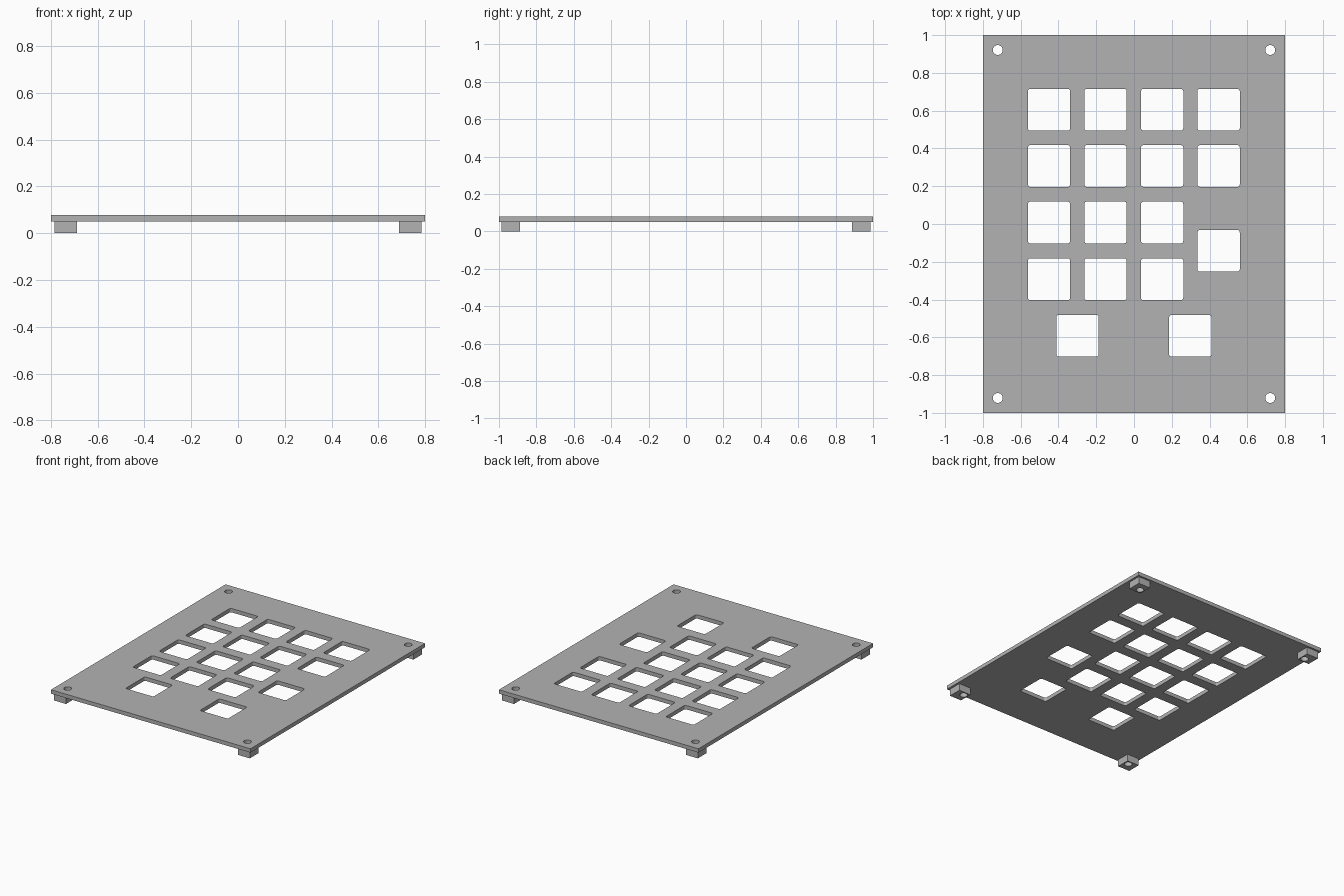
import bpy
import math

if "Cube" in bpy.data.objects:
    bpy.data.objects.remove(bpy.data.objects["Cube"])

PLATE_BOTTOM, PLATE_TOP = 0.051, 0.079
KEY_W, KEY_H, KEY_R = 0.224, 0.221, 0.013
SCREW_R = 0.026

grey = bpy.data.materials.new("plain_grey")
grey.diffuse_color = (0.45, 0.45, 0.45, 1)
grey.use_nodes = True
grey.node_tree.nodes["Principled BSDF"].inputs["Base Color"].default_value = grey.diffuse_color


def rect(cx, cy, w, h):
    return [(cx + sx * w / 2, cy + sy * h / 2)
            for sx, sy in ((-1, -1), (1, -1), (1, 1), (-1, 1))]


def rounded_rect(cx, cy, w, h, r, steps=4):
    pts = []
    for q, (sx, sy) in enumerate(((1, 1), (-1, 1), (-1, -1), (1, -1))):
        for i in range(steps + 1):
            a = math.pi / 2 * (q + i / steps)
            pts.append((cx + sx * (w / 2 - r) + r * math.cos(a),
                        cy + sy * (h / 2 - r) + r * math.sin(a)))
    return pts


def circle(cx, cy, r, n=32):
    return [(cx + r * math.cos(2 * math.pi * i / n),
             cy + r * math.sin(2 * math.pi * i / n)) for i in range(n)]


def slab(name, loops, z0, z1):
    """Extrude an outline (first loop) with holes (other loops) from z0 to z1."""
    curve = bpy.data.curves.new(name + "_outline", 'CURVE')
    curve.dimensions = '2D'
    curve.fill_mode = 'BOTH'
    curve.extrude = (z1 - z0) / 2
    for pts in loops:
        spline = curve.splines.new('POLY')
        spline.points.add(len(pts) - 1)
        for p, (x, y) in zip(spline.points, pts):
            p.co = (x, y, 0, 1)
        spline.use_cyclic_u = True
    obj = bpy.data.objects.new(name, curve)
    obj.location.z = (z0 + z1) / 2
    bpy.context.collection.objects.link(obj)
    bpy.ops.object.select_all(action='DESELECT')
    obj.select_set(True)
    bpy.context.view_layer.objects.active = obj
    bpy.ops.object.convert(target='MESH')
    obj = bpy.context.object
    obj.name = name
    obj.data.materials.clear()
    obj.data.materials.append(grey)
    bpy.ops.object.shade_flat()
    return obj


# Key openings: regular grid, one tall-key opening, two wide-key openings
cols = (-0.45, -0.151, 0.149, 0.448)
rows = (0.605, 0.307, 0.008, -0.293)
keys = [(x, y) for j, y in enumerate(rows) for x in cols[:4 if j < 2 else 3]]
keys += [(cols[3], -0.142), (-0.299, -0.592), (0.298, -0.592)]

# Corner screw holes
screws = [(sx * 0.721, sy * 0.921) for sx in (-1, 1) for sy in (-1, 1)]

# Switch plate
slab("switch_plate",
     [rect(0, 0, 1.6, 2.0)]
     + [rounded_rect(x, y, KEY_W, KEY_H, KEY_R) for x, y in keys]
     + [circle(x, y, SCREW_R) for x, y in screws],
     PLATE_BOTTOM, PLATE_TOP)

# Square standoff feet, drilled by the same screws
for x, y in screws:
    name = ("back" if y > 0 else "front") + ("_right" if x > 0 else "_left") + "_foot"
    fx, fy = math.copysign(0.737, x), math.copysign(0.937, y)
    slab(name, [rect(fx, fy, 0.096, 0.098), circle(x, y, SCREW_R)], 0, PLATE_BOTTOM)
